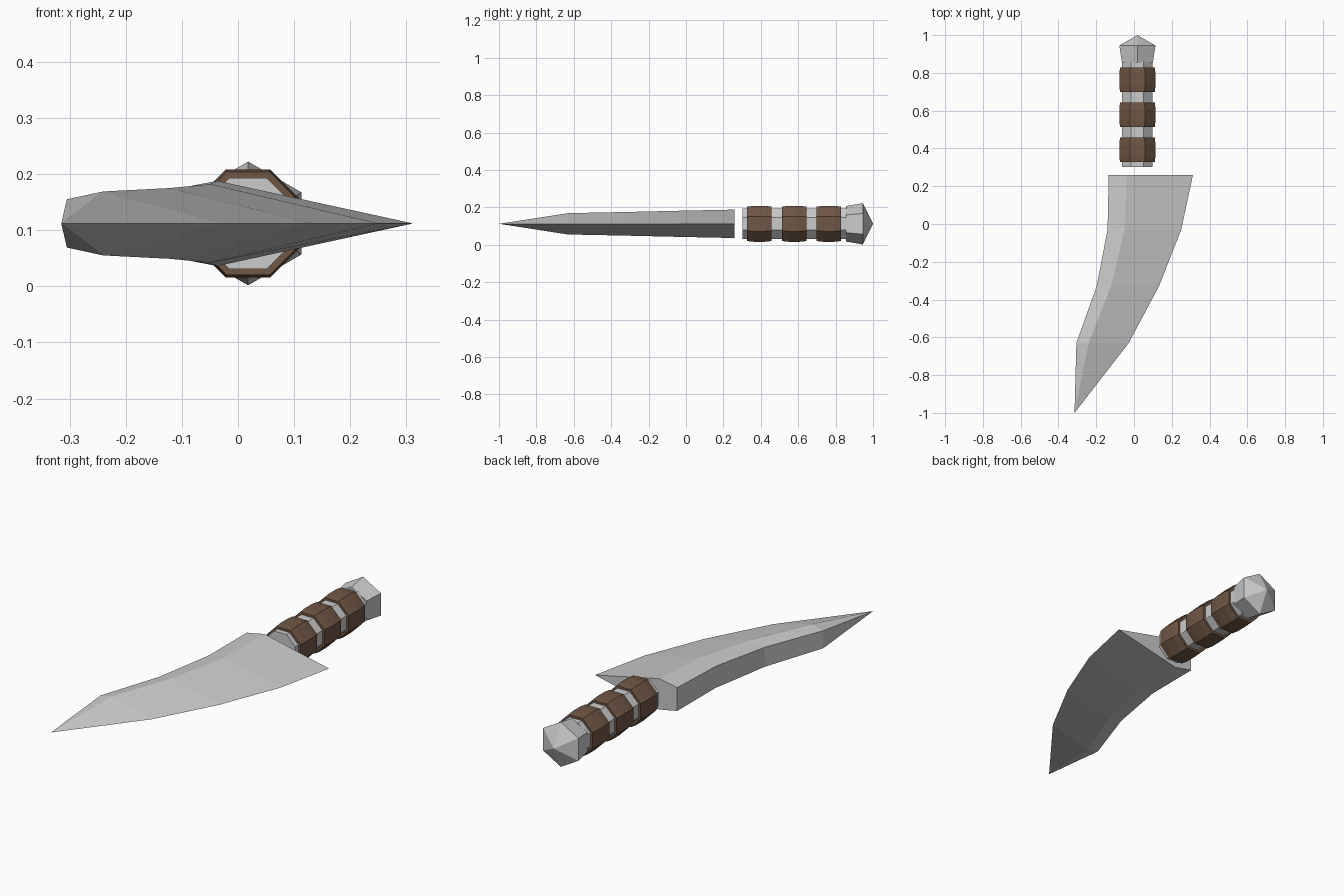
import bpy, bmesh
from math import pi, cos, sin

if "Cube" in bpy.data.objects:
    bpy.data.objects.remove(bpy.data.objects["Cube"])

CX, CZ = 0.018, 0.112  # handle axis, and mid height of the whole knife

wrap_mat = bpy.data.materials.new("brown_wrap")
wrap_mat.diffuse_color = (0.16, 0.095, 0.06, 1)
wrap_mat.use_nodes = True
wrap_mat.node_tree.nodes["Principled BSDF"].inputs["Base Color"].default_value = wrap_mat.diffuse_color


def loft(name, rings, tip=None, mat=None):
    """Skin a list of point rings; cap the start, and close on a tip or cap."""
    bm = bmesh.new()
    loops = [[bm.verts.new(p) for p in ring] for ring in rings]
    n = len(loops[0])
    for a, b in zip(loops, loops[1:]):
        for i in range(n):
            j = (i + 1) % n
            bm.faces.new((a[i], a[j], b[j], b[i]))
    bm.faces.new(loops[0])
    if tip:
        t = bm.verts.new(tip)
        for i in range(n):
            bm.faces.new((loops[-1][i], loops[-1][(i + 1) % n], t))
    else:
        bm.faces.new(loops[-1])
    bmesh.ops.recalc_face_normals(bm, faces=bm.faces)
    mesh = bpy.data.meshes.new(name)
    bm.to_mesh(mesh)
    bm.free()
    obj = bpy.data.objects.new(name, mesh)
    bpy.context.collection.objects.link(obj)
    if mat:
        mesh.materials.append(mat)
    return obj


def ring(sides, y, apothem):
    """Regular polygon around the handle axis, with flat sides facing +-x."""
    r = apothem / cos(pi / sides)
    angles = [(2 * i + 1) * pi / sides for i in range(sides)]
    return [(CX + r * cos(a), y, CZ + r * sin(a)) for a in angles]


def blade_ring(y, spine, spine_h, ridge, ridge_h, edge):
    """Flat spine, swelling to a ridge, then tapering to the cutting edge."""
    return [(spine, y, CZ + spine_h), (ridge, y, CZ + ridge_h), (edge, y, CZ),
            (ridge, y, CZ - ridge_h), (spine, y, CZ - spine_h)]


# Curved blade running to a point
loft("blade", [
    blade_ring(0.26, -0.134, 0.057, -0.037, 0.076, 0.312),
    blade_ring(-0.03, -0.140, 0.053, -0.050, 0.070, 0.250),
    blade_ring(-0.33, -0.198, 0.048, -0.122, 0.063, 0.132),
    blade_ring(-0.63, -0.305, 0.043, -0.240, 0.057, -0.028),
], tip=(-0.315, -1.0, CZ))

# Octagonal grip core
loft("grip", [ring(8, 0.302, 0.081), ring(8, 0.86, 0.081)])

# Three barrel-shaped wraps
for k in range(3):
    y0 = 0.327 + 0.186 * k
    profile = [(0, 0.092), (0.035, 0.096), (0.095, 0.096), (0.13, 0.092)]
    loft(f"grip_wrap_{k + 1}", [ring(8, y0 + d, a) for d, a in profile], mat=wrap_mat)

# Hexagonal pommel with a shallow point
loft("pommel", [ring(6, 0.855, 0.082), ring(6, 0.945, 0.0955)], tip=(CX, 1.0, CZ))
